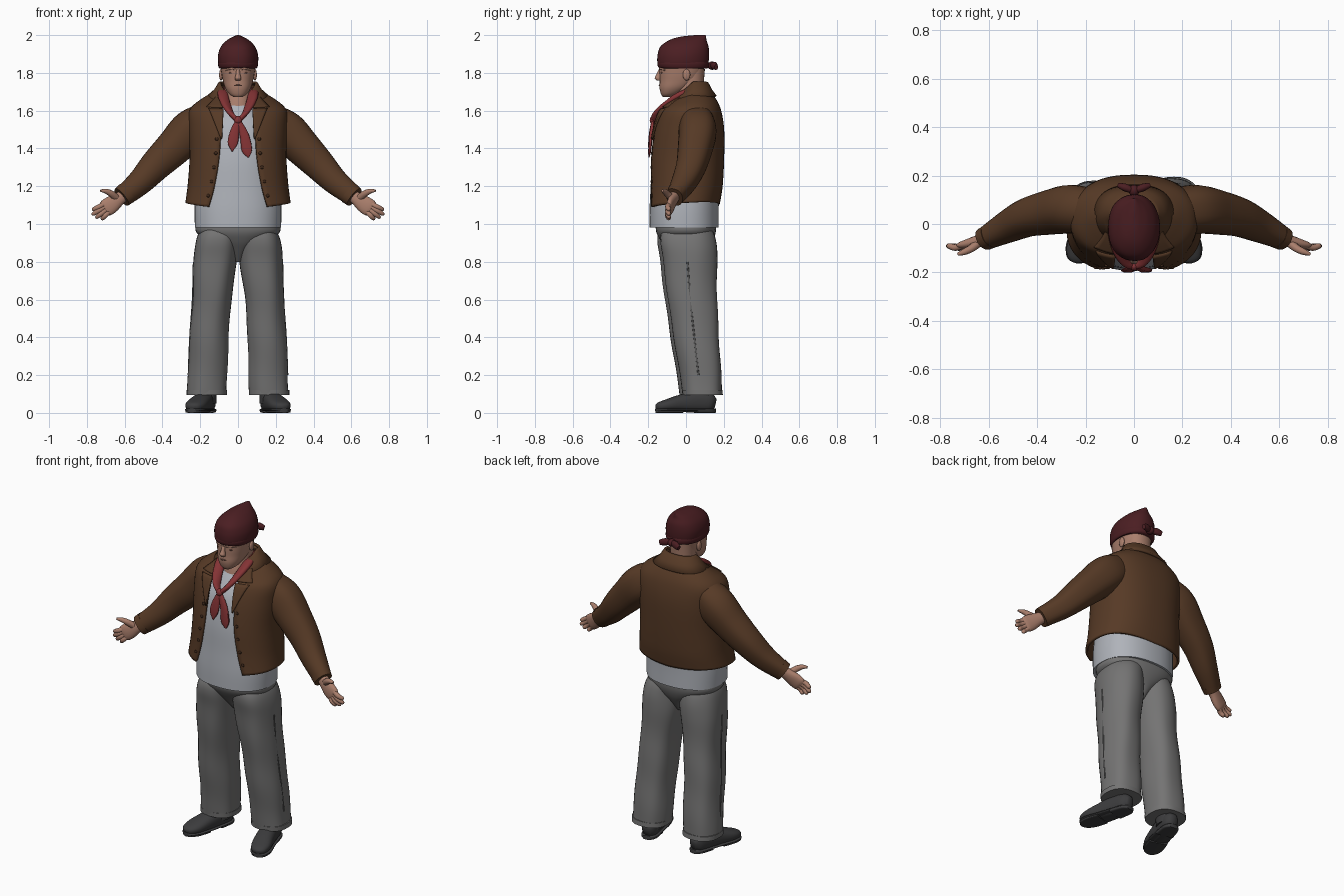
import bpy, bmesh, math
from mathutils import Vector

cube = bpy.data.objects.get("Cube")
if cube:
    bpy.data.objects.remove(cube, do_unlink=True)


def material(name, r, g, b):
    m = bpy.data.materials.new(name)
    m.use_nodes = True
    m.diffuse_color = (r, g, b, 1)
    bsdf = next(n for n in m.node_tree.nodes if n.type == 'BSDF_PRINCIPLED')
    bsdf.inputs["Base Color"].default_value = (r, g, b, 1)
    bsdf.inputs["Roughness"].default_value = 0.8
    return m


SKIN = material("skin", .4, .21, .15)
LIP = material("dark skin", .2, .095, .07)
HAT = material("maroon wool", .07, .013, .016)
SCARF = material("red cloth", .23, .033, .035)
JACKET = material("brown leather", .094, .042, .019)
BUTTON = material("dark brown", .045, .02, .01)
SHIRT = material("pale grey shirt", .43, .45, .49)
TROUSERS = material("grey trousers", .175, .173, .172)
SEAM = material("dark grey seam", .1, .1, .1)
SHOE = material("black shoe", .045, .045, .047)


def finish(name, bm, mat, angle=50):
    bmesh.ops.recalc_face_normals(bm, faces=bm.faces)
    me = bpy.data.meshes.new(name)
    bm.to_mesh(me)
    bm.free()
    me.materials.append(mat)
    me.shade_smooth()
    me.set_sharp_from_angle(angle=math.radians(angle))
    ob = bpy.data.objects.new(name, me)
    bpy.context.collection.objects.link(ob)
    return ob


def spline(rows, steps):
    """Smoothly interpolate rows of numbers."""
    rows = [rows[0]] + list(rows) + [rows[-1]]
    out = []
    for i in range(1, len(rows) - 2):
        for s in range(steps):
            t = s / steps
            out.append([b + .5 * t * (c - a + t * (2*a - 5*b + 4*c - d + t * (3*(b - c) + d - a)))
                        for a, b, c, d in zip(*rows[i - 1:i + 3])])
    return out + [list(rows[-1])]


def spow(v, power):
    return math.copysign(abs(v) ** (2 / power), v)


def loft(name, rows, mat, side=(1, 0, 0), sides=28, steps=4, power=2.2, fold=0):
    """Skin rings of x, y, z, half width, half depth along a path."""
    pts = spline(rows, steps)
    bm = bmesh.new()
    rings = []
    for i, (x, y, z, w, d) in enumerate(pts):
        if side == "level":
            u, v = Vector((1, 0, 0)), Vector((0, 1, 0))
        else:
            t = Vector(pts[min(i + 1, len(pts) - 1)][:3]) - Vector(pts[max(i - 1, 0)][:3])
            t.normalize()
            u = Vector(side)
            u = (u - t * u.dot(t)).normalized()
            v = t.cross(u)
        ring = []
        for k in range(sides):
            a = math.tau * k / sides
            f = 1 + fold * math.sin(3 * a + 8 * z) * math.sin(2 * a - 13 * z)
            ring.append(bm.verts.new(Vector((x, y, z)) + u * w * f * spow(math.cos(a), power)
                                     + v * d * f * spow(math.sin(a), power)))
        rings.append(ring)
    for a, b in zip(rings, rings[1:]):
        for k in range(sides):
            n = (k + 1) % sides
            bm.faces.new((a[k], a[n], b[n], b[k]))
    bm.faces.new(rings[0])
    bm.faces.new(rings[-1])
    return finish(name, bm, mat)


def sheet(name, grid, mat, thick):
    """Cloth panel from a grid of points."""
    bm = bmesh.new()
    vs = [[bm.verts.new(p) for p in row] for row in grid]
    for a, b in zip(vs, vs[1:]):
        for k in range(len(a) - 1):
            bm.faces.new((a[k], a[k + 1], b[k + 1], b[k]))
    ob = finish(name, bm, mat)
    mod = ob.modifiers.new("thickness", 'SOLIDIFY')
    mod.thickness = thick
    mod.offset = 0


def blob(name, loc, scale, mat):
    bm = bmesh.new()
    bmesh.ops.create_uvsphere(bm, u_segments=16, v_segments=10, radius=1)
    for v in bm.verts:
        v.co = Vector(a * s + b for a, s, b in zip(v.co, scale, loc))
    finish(name, bm, mat)


def flip(rows, k, dy=0):
    return [(r[0] * k, r[1] + dy) + tuple(r[2:]) for r in rows]


# Shirt and trouser seat
loft("shirt", [(0, -.01, .982, .228, .183), (0, -.01, 1.08, .23, .183), (0, -.005, 1.2, .222, .182),
               (0, 0, 1.35, .215, .18), (0, .01, 1.5, .2, .162), (0, .02, 1.58, .14, .13),
               (0, .02, 1.63, .085, .095)], SHIRT, "level", 40, power=2.3)
loft("trouser_seat", [(0, .015, .8, .02, .06), (0, .01, .86, .07, .105), (0, .005, .91, .16, .138),
                      (0, 0, .96, .223, .158), (0, 0, 1.02, .215, .16)], TROUSERS, "level", 40, 6, 2.3)

# Jacket body: height, half width, centre y, half depth, half opening
P = 2.4
BODY = spline([(1.09, .272, -.014, .186, .155), (1.2, .26, -.003, .19, .125), (1.35, .25, .004, .191, .1),
               (1.5, .255, .015, .18, .09), (1.6, .25, .024, .155, .085), (1.66, .185, .032, .12, .08),
               (1.7, .112, .035, .083, .072), (1.735, .092, .038, .067, .066)], 5)


def body_row(z):
    for a, b in zip(BODY, BODY[1:]):
        if a[0] <= z <= b[0]:
            t = (z - a[0]) / (b[0] - a[0])
            return [p + t * (q - p) for p, q in zip(a, b)]
    return BODY[-1] if z > 1.3 else BODY[0]


def settle(z, front):
    """Let the neckline dip towards the front."""
    return z - .4 * max(0, z - 1.6) * max(0, front)


def body_front(x, z, lift):
    _, w, c, d, _ = body_row(z)
    f = max(0, 1 - abs(x / w) ** P) ** (1 / P)
    return Vector((x, c - d * f - lift, settle(z, f)))


def body_arc(row, grow=0, n=48):
    z, w, c, d, gap = row
    start = math.asin(min(1, (gap / w) ** (P / 2)))
    pts = []
    for k in range(n + 1):
        a = start + (math.tau - 2 * start) * k / n
        f = spow(math.cos(a), P)
        hem = max(0, 1.2 - z) / .1 * (.018 * abs(math.sin(a)) + .012 * (1 - math.cos(a)) - .01)
        pts.append(((w + grow) * spow(math.sin(a), P), c - (d + grow) * f, settle(z, f) + hem))
    return pts


sheet("jacket_body", [body_arc(r) for r in BODY], JACKET, .014)
sheet("jacket_collar", [body_arc((z, w, .04, d, .075), g) for z, w, d, g in
                        ((1.75, .09, .062, 0), (1.745, .1, .074, 0), (1.71, .115, .087, .005),
                         (1.675, .15, .108, .01))], JACKET, .012)

for k, tag in ((1, "left"), (-1, "right")):
    # Lapel and collar flap lying on the jacket front
    for part, lo, hi, wide in (("lapel", 1.45, 1.615, lambda t: .075 * t),
                               ("collar_flap", 1.628, 1.7, lambda t: .085 - .045 * t)):
        grid = []
        for i in range(9):
            z = lo + (hi - lo) * i / 8
            x0 = body_row(z)[4] - .008
            grid.append([body_front(k * (x0 + wide(i / 8) * j / 5 + .001 * j), z, .012) for j in range(6)])
        sheet(tag + "_" + part, grid, JACKET, .01)
    # Buttons down the jacket edge
    for i in range(5):
        z = 1.15 + .075 * i
        blob(tag + "_button", body_front(k * (body_row(z)[4] + .02), z, .009), (.009, .006, .009), BUTTON)

    # Sleeve and cuff
    loft(tag + "_sleeve", flip([(.16, .05, 1.555, .09, .09), (.25, .06, 1.495, .1, .108),
                                (.34, .05, 1.405, .092, .097), (.43, .03, 1.315, .08, .084),
                                (.515, -.01, 1.225, .066, .069), (.612, -.06, 1.145, .046, .055)], k),
         JACKET, (0, 1, 0), steps=6, fold=.03)
    loft(tag + "_cuff", flip([(.59, -.049, 1.163, .05, .06), (.616, -.062, 1.142, .047, .056)], k),
         JACKET, (0, 1, 0))

    # Hand
    loft(tag + "_palm", flip([(.59, -.05, 1.16, .028, .03), (.63, -.067, 1.133, .026, .036),
                              (.67, -.08, 1.103, .022, .046), (.7, -.087, 1.083, .017, .045),
                              (.712, -.088, 1.074, .009, .034)], k), SKIN, (0, 1, 0), 18)
    for finger, base, tip in (("index", (.703, 1.107), (.77, 1.075)), ("middle", (.7, 1.093), (.772, 1.05)),
                              ("ring", (.692, 1.08), (.752, 1.033)), ("little", (.682, 1.066), (.722, 1.025))):
        rows = [(base[0] + (tip[0] - base[0]) * t, -.085 - .012 * math.sin(3 * t),
                 base[1] + (tip[1] - base[1]) * t, r, r) for t, r in ((0, .014), (.5, .014), (.9, .011), (1, .005))]
        loft(tag + "_" + finger + "_finger", flip(rows, k), SKIN, (0, 1, 0), 10)
    loft(tag + "_thumb", flip([(.64, -.075, 1.135, .018, .02), (.67, -.1, 1.16, .016, .018),
                               (.7, -.115, 1.174, .013, .013), (.728, -.125, 1.176, .006, .006)], k),
         SKIN, (0, 1, 0), 10)

    # Trouser leg, hem and side seam
    leg = flip([(.165, .08, .095, .104, .104), (.16, .07, .2, .104, .11), (.153, .048, .4, .103, .12),
                (.139, .027, .6, .103, .13), (.122, .012, .8, .115, .143), (.113, .003, .9, .113, .148),
                (.1, 0, .96, .105, .135), (.09, 0, 1, .08, .1)], k, .008 * k)
    loft(tag + "_trouser_leg", leg, TROUSERS, "level", 36, 8, 2.3, .03)
    loft(tag + "_trouser_hem", [(x, y, z, .107, .107) for x, y, z in
                                ((leg[0][0], leg[0][1], .094), (leg[0][0], leg[0][1] - .002, .122))],
         TROUSERS, "level", 36, power=2.4)
    loft(tag + "_side_seam", [(x + k * w * .985, y - .012, z, .004, .005) for x, y, z, w, d in leg[1:5]],
         SEAM, "level", 8)

    # Shoe, sole, heel and ankle
    shoe = flip([(.155, .155, .05, .02, .025), (.16, .125, .055, .043, .05), (.178, .05, .058, .05, .056),
                 (.2, -.03, .05, .054, .046), (.224, -.1, .04, .055, .032), (.24, -.143, .033, .038, .022),
                 (.245, -.158, .03, .014, .01)], k)
    loft(tag + "_shoe", shoe, SHOE, power=2.4)
    loft(tag + "_sole", [(x, y, .016, w + .004, .008) for x, y, z, w, d in shoe], SHOE, power=3)
    loft(tag + "_heel", [(x, y, .012, w + .003, .012) for x, y, z, w, d in shoe[:3]], SHOE, power=4)
    loft(tag + "_toe_tread", [(x, y, .007, w, .007) for x, y, z, w, d in shoe[3:]], SHOE, power=4)
    loft(tag + "_ankle", [(.162 * k, .08, .05, .048, .06), (.16 * k, .075, .2, .05, .06)], SHOE, "level")

    # Scarf drape and hanging tail
    loft(tag + "_scarf_drape", flip([(0, .09, 1.71, .016, .022), (.07, .05, 1.71, .016, .024),
                                     (.08, -.03, 1.685, .017, .028), (.062, -.105, 1.63, .016, .028),
                                     (.034, -.155, 1.58, .014, .023), (0, -.175, 1.545, .012, .014)], k),
         SCARF, (0, .4, 1), 14, 5)
    drop, out = (.04, .055) if k > 0 else (0, .03)
    loft(tag + "_scarf_tail", [(0, -.175, 1.55, .012, .009), (k * out * .6, -.185, 1.49 - drop / 2, .024, .01),
                               (k * out * .9, -.192, 1.43 - drop, .027, .008),
                               (k * out, -.196, 1.385 - drop * .8, .003, .003)], SCARF, sides=12, fold=.12)

    # Ear, eye and brow
    blob(tag + "_ear", (k * .09, .003, 1.79), (.01, .02, .03), SKIN)
    blob(tag + "_eye", (k * .036, -.127, 1.8), (.014, .007, .005), LIP)
    loft(tag + "_brow", flip([(.01, -.137, 1.817, .004, .004), (.035, -.134, 1.823, .007, .006),
                              (.065, -.111, 1.815, .004, .004)], k), SKIN, (0, 1, 0), 10)
    # Hat bow
    loft(tag + "_hat_bow", flip([(.005, .138, 1.84, .012, .014), (.035, .15, 1.838, .016, .021),
                                 (.064, .16, 1.83, .01, .015)], k), HAT, (0, 1, 0), 12)

blob("scarf_knot", (0, -.176, 1.55), (.021, .016, .022), SCARF)

# Neck, head and face
loft("neck", [(0, .01, 1.57, .09, .1), (0, .012, 1.65, .076, .085), (0, .02, 1.72, .071, .073),
              (0, .025, 1.82, .075, .075)], SKIN, "level")
loft("head", [(0, -.1, 1.672, .022, .022), (0, -.086, 1.687, .046, .046), (0, -.06, 1.72, .068, .08),
              (0, -.035, 1.76, .08, .104), (0, -.025, 1.8, .088, .115), (0, -.02, 1.85, .092, .118),
              (0, -.015, 1.92, .08, .1)], SKIN, "level", 32, power=2.3)
loft("nose", [(0, -.134, 1.818, .009, .01), (0, -.144, 1.79, .012, .014), (0, -.149, 1.772, .017, .017),
              (0, -.143, 1.76, .014, .012)], SKIN, "level", 14)
loft("mouth", [(-.028, -.131, 1.732, .003, .003), (0, -.14, 1.734, .005, .004),
               (.028, -.131, 1.732, .003, .003)], LIP, (0, 1, 0), 10)

# Knitted hat with rolled rim and rear knot
loft("hat", [(0, -.017, 1.835, .1, .13), (0, -.015, 1.86, .106, .136), (0, -.013, 1.9, .105, .136),
             (0, -.008, 1.94, .09, .127), (0, .008, 1.972, .06, .1), (0, .034, 1.99, .03, .072),
             (0, .065, 1.998, .012, .04), (0, .075, 2, .005, .025)], HAT, "level", 36, 5, fold=.015)
loft("hat_rim", [(0, -.013, 1.824, .098, .126), (0, -.014, 1.832, .103, .134), (0, -.015, 1.848, .106, .137),
                 (0, -.015, 1.862, .103, .133)], HAT, "level", 36)
blob("hat_knot", (0, .138, 1.838), (.022, .024, .022), HAT)
